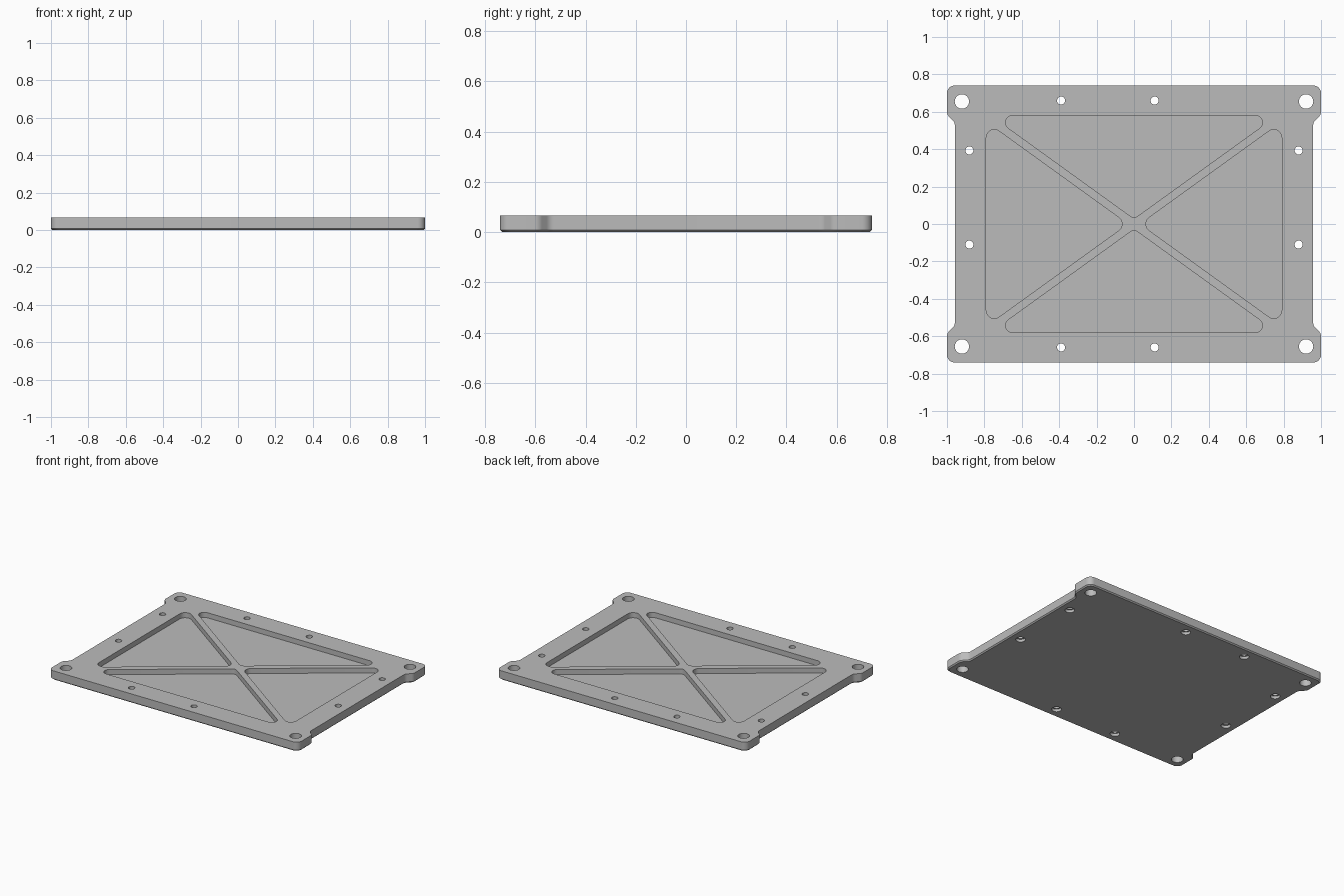
import bpy, bmesh, math
from mathutils import Vector

cube = bpy.data.objects.get("Cube")
if cube:
    bpy.data.objects.remove(cube, do_unlink=True)

HEIGHT = 0.066
POCKET_FLOOR = 0.029
CHAMFER = 0.008
SLOPE = 0.7215      # direction of the diagonal ribs


def rounded(points, radius, steps=8):
    """Round every corner of a closed polygon with an arc."""
    out = []
    for i, p in enumerate(points):
        p = Vector(p)
        a = (Vector(points[i - 1]) - p).normalized()
        b = (Vector(points[(i + 1) % len(points)]) - p).normalized()
        half = a.angle(b) / 2
        centre = p + (a + b).normalized() * radius / math.sin(half)
        start = p + a * radius / math.tan(half) - centre
        end = p + b * radius / math.tan(half) - centre
        sweep = start.angle_signed(end)
        for k in range(steps + 1):
            t = -sweep * k / steps
            c, s = math.cos(t), math.sin(t)
            out.append(centre + Vector((start.x * c - start.y * s,
                                        start.x * s + start.y * c)))
    return out


def circle(x, y, r, n=32):
    return [Vector((x + r * math.cos(math.tau * k / n),
                    y + r * math.sin(math.tau * k / n))) for k in range(n)]


def loft(bm, layers):
    """Closed solid through equal-length profiles given as (points, z)."""
    rings = [[bm.verts.new((p.x, p.y, z)) for p in pts] for pts, z in layers]
    n = len(rings[0])
    for low, high in zip(rings, rings[1:]):
        for k in range(n):
            j = (k + 1) % n
            bm.faces.new((low[k], low[j], high[j], high[k]))
    bm.faces.new(rings[0][::-1])
    bm.faces.new(rings[-1])


def make_object(name, bm):
    bmesh.ops.recalc_face_normals(bm, faces=bm.faces)
    mesh = bpy.data.meshes.new(name)
    bm.to_mesh(mesh)
    bm.free()
    obj = bpy.data.objects.new(name, mesh)
    bpy.context.collection.objects.link(obj)
    return obj


def outline(inset):
    """Plate outline with wider corner tabs."""
    x, y, side = 1 - inset, 0.74 - inset, 0.958 - inset
    quarter = [(side, 0.543), (x, 0.585), (x, y)]
    right = [(px, -py) for px, py in quarter[::-1]] + quarter
    left = [(-px, -py) for px, py in right]
    return rounded(right + left, 0.04)


# Plate body with a chamfered bottom edge
body = bmesh.new()
loft(body, [(outline(CHAMFER), 0), (outline(0), CHAMFER), (outline(0), HEIGHT)])
plate = make_object("base_plate", body)

# Four triangular pockets between the diagonal ribs
cuts = bmesh.new()
top_gap, side_gap = 0.028, 0.024
for sign in (1, -1):
    edge, reach = 0.58, (0.58 - top_gap) / SLOPE
    wide = [(0, top_gap * sign), (reach * sign, edge * sign),
            (-reach * sign, edge * sign)]
    edge = 0.79
    reach = edge * SLOPE - side_gap
    tall = [(side_gap / SLOPE * sign, 0), (edge * sign, -reach * sign),
            (edge * sign, reach * sign)]
    for points, radius in ((wide, 0.037), (tall, 0.043)):
        shape = rounded(points, radius)
        loft(cuts, [(shape, POCKET_FLOOR), (shape, HEIGHT + 0.05)])

# Corner mounting holes
for x in (-0.92, 0.92):
    for y in (-0.655, 0.655):
        hole = circle(x, y, 0.0385)
        loft(cuts, [(hole, -0.05), (hole, HEIGHT + 0.05)])

# Screw holes along the rim, counterbored from below
rim_holes = [(x, y) for x in (-0.39, 0.11) for y in (-0.66, 0.66)]
rim_holes += [(x, y) for x in (-0.88, 0.88) for y in (-0.11, 0.393)]
for x, y in rim_holes:
    narrow, wide = circle(x, y, 0.0215), circle(x, y, 0.032)
    loft(cuts, [(wide, -0.05), (wide, 0.02), (narrow, 0.02),
                (narrow, HEIGHT + 0.05)])

cutter = make_object("pocket_and_hole_cutter", cuts)
cutter.hide_render = True

# Cut the plate and keep only the finished mesh
mod = plate.modifiers.new("cuts", "BOOLEAN")
mod.operation = "DIFFERENCE"
mod.solver = "EXACT"
mod.object = cutter
bpy.ops.object.select_all(action="DESELECT")
plate.select_set(True)
bpy.context.view_layer.objects.active = plate
bpy.ops.object.modifier_apply(modifier=mod.name)
bpy.data.objects.remove(cutter, do_unlink=True)

# Plain grey material
grey = bpy.data.materials.new("light_grey")
grey.use_nodes = True
colour = (0.5, 0.5, 0.5, 1)
grey.diffuse_color = colour
grey.node_tree.nodes["Principled BSDF"].inputs["Base Color"].default_value = colour
plate.data.materials.clear()
plate.data.materials.append(grey)
bpy.ops.object.shade_smooth_by_angle(angle=math.radians(30))
